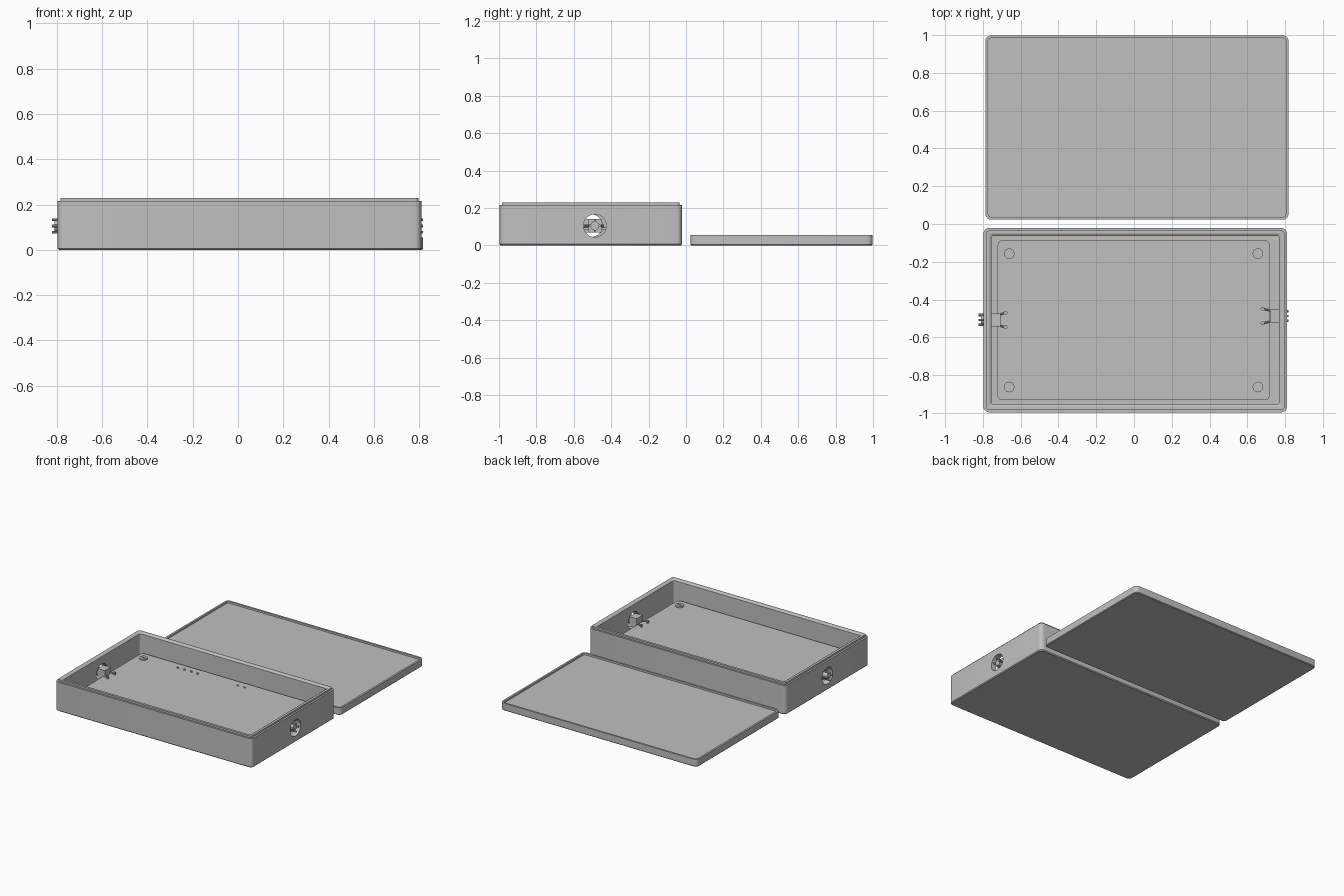
import bpy, bmesh, math
from mathutils import Matrix, Vector

if "Cube" in bpy.data.objects:
    bpy.data.objects.remove(bpy.data.objects["Cube"])

grey = bpy.data.materials.new("plain grey")
grey.use_nodes = True
COLOUR = (0.53, 0.53, 0.53, 1)
grey.diffuse_color = COLOUR
grey.node_tree.nodes["Principled BSDF"].inputs["Base Color"].default_value = COLOUR


def finish(name, bm, smooth=True):
    bmesh.ops.recalc_face_normals(bm, faces=bm.faces)
    mesh = bpy.data.meshes.new(name)
    bm.to_mesh(mesh)
    bm.free()
    mesh.materials.append(grey)
    obj = bpy.data.objects.new(name, mesh)
    bpy.context.collection.objects.link(obj)
    if smooth:
        bpy.ops.object.select_all(action="DESELECT")
        obj.select_set(True)
        bpy.context.view_layer.objects.active = obj
        bpy.ops.object.shade_smooth_by_angle(angle=math.radians(30))
    return obj


def loft(name, x0, x1, y0, y1, radius, rings, steps=5):
    """Stack rounded rectangles, each given as (inset, height)."""
    bm = bmesh.new()
    loops = []
    for inset, z in rings:
        r = max(radius - inset, 0.012)
        loop = []
        corners = [(x1, y1), (x0, y1), (x0, y0), (x1, y0)]
        for i, (cx, cy) in enumerate(corners):
            cx += (inset + r) * (-1 if cx == x1 else 1)
            cy += (inset + r) * (-1 if cy == y1 else 1)
            for k in range(steps + 1):
                a = (i + k / steps) * math.pi / 2
                loop.append(bm.verts.new((cx + r * math.cos(a), cy + r * math.sin(a), z)))
        loops.append(loop)
    for low, high in zip(loops, loops[1:]):
        for i in range(len(low)):
            j = (i + 1) % len(low)
            bm.faces.new((low[i], low[j], high[j], high[i]))
    bm.faces.new(loops[0])
    bm.faces.new(loops[-1])
    return finish(name, bm)


def rod(name, start, end, r, sides=20, smooth=True):
    a, b = Vector(start), Vector(end)
    bm = bmesh.new()
    turn = (b - a).to_track_quat("Z", "Y").to_matrix().to_4x4()
    bmesh.ops.create_cone(bm, cap_ends=True, segments=sides, radius1=r, radius2=r,
                          depth=(b - a).length,
                          matrix=Matrix.Translation((a + b) / 2) @ turn)
    return finish(name, bm, smooth)


def block(name, low, high):
    a, b = Vector(low), Vector(high)
    bm = bmesh.new()
    bmesh.ops.create_cube(bm, size=1, matrix=Matrix.Translation((a + b) / 2)
                          @ Matrix.Diagonal((*(b - a), 1)))
    return finish(name, bm, False)


def cut(target, cutter):
    cutter.hide_render = True
    cutter.hide_viewport = True
    mod = target.modifiers.new("opening", "BOOLEAN")
    mod.operation = "DIFFERENCE"
    mod.solver = "EXACT"
    mod.object = cutter


# Open case with a stepped rim
case = loft("case", -0.797, 0.81, -0.997, -0.021, 0.03,
            [(0.006, 0), (0, 0.006), (0, 0.215), (0.013, 0.215), (0.013, 0.228),
             (0.03, 0.228), (0.042, 0.22), (0.042, 0.03)])

# Lid lying upside down behind the case, with a shallow recess
loft("lid", -0.787, 0.818, 0.023, 0.998, 0.03,
     [(0.005, 0), (0, 0.005), (0, 0.055), (0.014, 0.055), (0.014, 0.042)])

# Circuit board on four posts
BOARD = 0.095
loft("circuit_board", -0.722, 0.718, -0.933, -0.087, 0.025,
     [(0, BOARD - 0.012), (0, BOARD)])
for side, x in (("right", -0.661), ("left", 0.656)):
    for end, y in (("front", -0.863), ("back", -0.157)):
        tag = f"{end}_{side}"
        rod("post_" + tag, (x, y, 0.028), (x, y, BOARD - 0.012), 0.028)
        head = rod("screw_" + tag, (x, y, BOARD), (x, y, BOARD + 0.01), 0.028)
        cut(head, block("slot_cutter_" + tag, (x - 0.015, y - 0.004, BOARD + 0.004),
                        (x + 0.015, y + 0.004, BOARD + 0.02)))

# Solder pins along the back of the board
for i, x in enumerate((-0.39, -0.335, -0.28, -0.227, 0.1, 0.155)):
    rod(f"solder_pin_{i + 1}", (x, -0.145, BOARD), (x, -0.145, BOARD + 0.006), 0.01, 4, False)

# Wall sockets in round openings at both ends
for side, s, wall, y, out in (("right", -1, 0.797, -0.508, 0.822),
                              ("left", 1, 0.81, -0.487, 0.817)):
    z = 0.105
    cut(case, rod(f"hole_cutter_{side}", (s * 0.7, y, z), (s * 0.9, y, z), 0.061, 32, False))

    def at(x, dy=0, dz=0):
        return (s * x, y + dy, z + dz)

    inner, outer = sorted((s * (wall - 0.09), s * (wall - 0.03)))
    block(f"socket_body_{side}", (inner, y - 0.034, z - 0.036), (outer, y + 0.034, z + 0.036))
    rod(f"socket_neck_{side}", at(wall - 0.03), at(out - 0.012), 0.024)
    for dy in (-0.026, 0.026):
        rod(f"socket_prong_{side}", at(wall - 0.03, dy), at(out, dy), 0.007, 8)
    for dz in (-0.028, 0.028):
        rod(f"socket_key_{side}", at(wall - 0.03, 0, dz), at(out, 0, dz), 0.006, 8)
    for dy in (-0.038, 0.038):
        rod(f"socket_lead_{side}", at(wall - 0.08, dy * 0.7), at(0.685, dy), 0.005, 8)
        rod(f"socket_joint_{side}", (s * 0.68, y + dy, BOARD), (s * 0.68, y + dy, BOARD + 0.016),
            0.01, 10)
